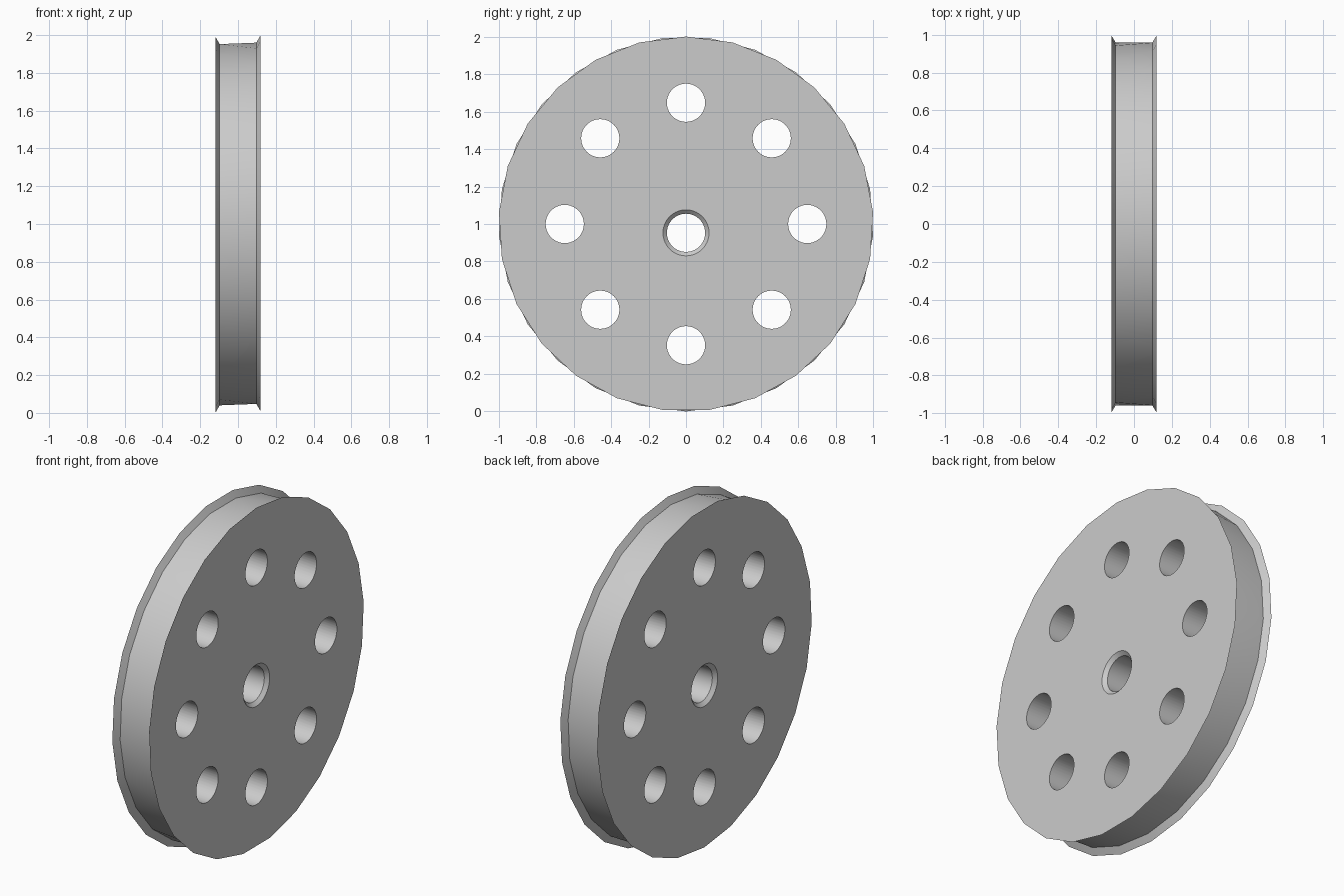
import bpy
import bmesh
from math import sin, cos, pi, radians

cube = bpy.data.objects.get("Cube")
if cube:
    bpy.data.objects.remove(cube, do_unlink=True)

AXLE_Z = 1.0
RIM_SIDES = 25
HOLE_SIDES = 40

grey = bpy.data.materials.new("light grey")
grey.use_nodes = True
colour = (0.6, 0.6, 0.6, 1)
grey.diffuse_color = colour
grey.node_tree.nodes["Principled BSDF"].inputs["Base Color"].default_value = colour


def lathe(bm, stations, sides, y=0.0, z=AXLE_Z):
    """Closed solid turned about x; each station is (x, radius, turn in steps)."""
    rings = []
    for x, radius, turn in stations:
        angles = [2 * pi * (i + turn) / sides for i in range(sides)]
        rings.append([bm.verts.new((x, y + radius * sin(a), z + radius * cos(a)))
                      for a in angles])
    for a, b in zip(rings, rings[1:]):
        for i in range(sides):
            j = (i + 1) % sides
            bm.faces.new((a[i], a[j], b[i]))
            bm.faces.new((a[j], b[j], b[i]))
    bm.faces.new(rings[0])
    bm.faces.new(rings[-1])


def make_object(name, bm):
    bmesh.ops.recalc_face_normals(bm, faces=bm.faces)
    mesh = bpy.data.meshes.new(name)
    bm.to_mesh(mesh)
    bm.free()
    mesh.materials.append(grey)
    obj = bpy.data.objects.new(name, mesh)
    bpy.context.collection.objects.link(obj)
    return obj


# Grooved wheel: the left half is turned by half a step against the right half
bm = bmesh.new()
lathe(bm, [(0.12, 1.0, 0), (0.097, 0.96, 0),
           (-0.097, 0.96, 0.5), (-0.12, 1.0, 0.5)], RIM_SIDES)
wheel = make_object("grooved_wheel", bm)

# Cutters: ring of eight round holes and an off-centre countersunk axle hole
bm = bmesh.new()
for k in range(8):
    a = k * pi / 4
    lathe(bm, [(0.2, 0.102, 0), (-0.2, 0.102, 0)], HOLE_SIDES,
          0.647 * sin(a), AXLE_Z + 0.647 * cos(a))
lathe(bm, [(0.14, 0.144, 0), (0.1, 0.102, 0),
           (-0.1, 0.102, 0), (-0.14, 0.144, 0)], HOLE_SIDES, 0, 0.953)
cutter = make_object("hole_cutter", bm)
cutter.hide_render = True

# Drill the holes
drill = wheel.modifiers.new("holes", 'BOOLEAN')
drill.operation = 'DIFFERENCE'
drill.solver = 'EXACT'
drill.object = cutter
bpy.ops.object.select_all(action='DESELECT')
wheel.select_set(True)
bpy.context.view_layer.objects.active = wheel
bpy.ops.object.modifier_apply(modifier=drill.name)
bpy.data.objects.remove(cutter, do_unlink=True)

bpy.ops.object.shade_smooth_by_angle(angle=radians(30))
